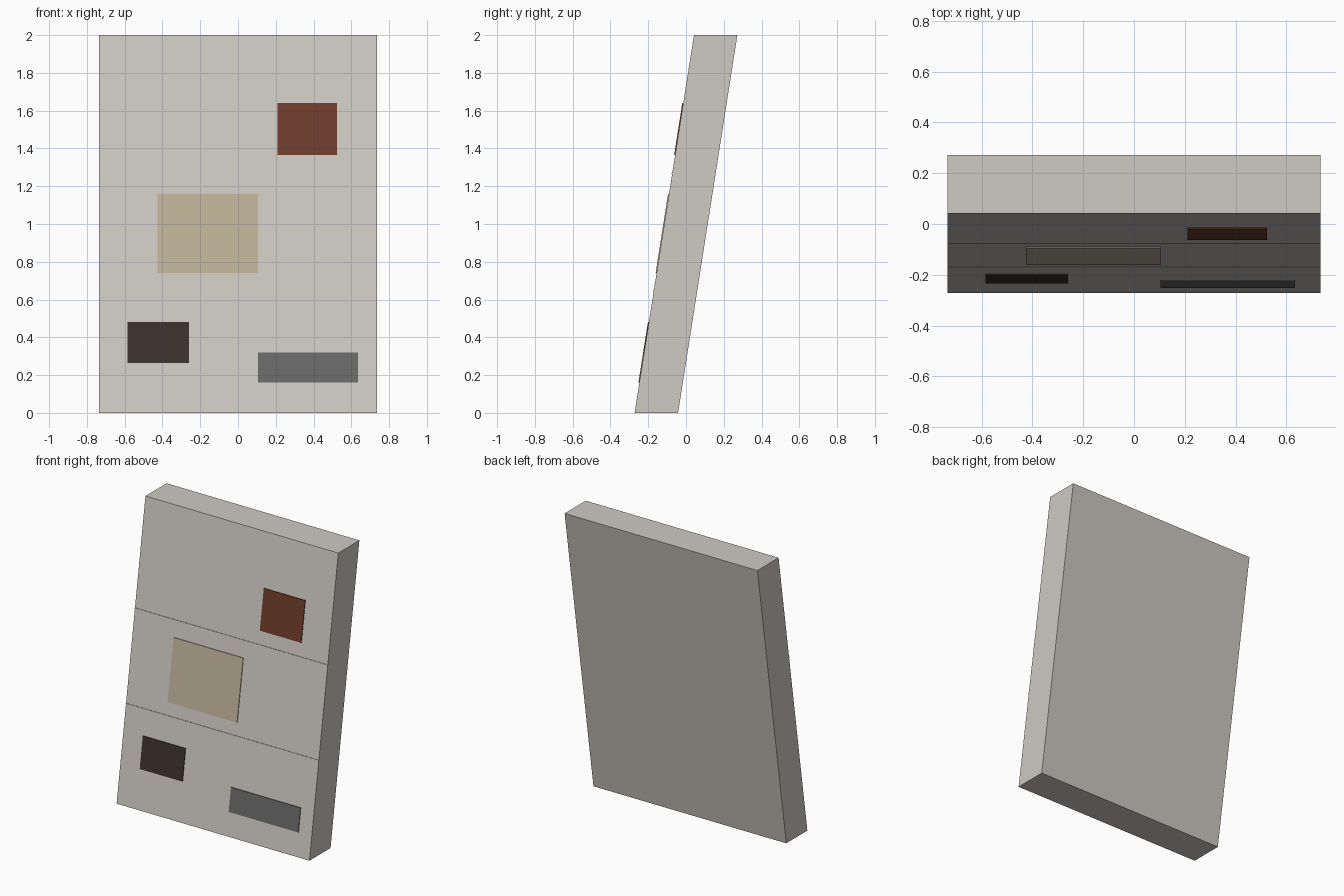
import bpy

cube = bpy.data.objects.get("Cube")
if cube:
    bpy.data.objects.remove(cube, do_unlink=True)

HALF_WIDTH, HEIGHT, DEPTH = 0.735, 2.0, 0.23
FRONT, LEAN = -0.272, 0.157   # front edge at the floor, backward lean per unit height


def material(name, srgb):
    color = [(c / 255) ** 2.2 for c in srgb] + [1]
    mat = bpy.data.materials.new(name)
    mat.use_nodes = True
    mat.diffuse_color = color
    bsdf = mat.node_tree.nodes["Principled BSDF"]
    bsdf.inputs["Base Color"].default_value = color
    bsdf.inputs["Roughness"].default_value = 0.9
    return mat


def leaning_block(name, x0, x1, z0, z1, near, far, mat):
    """Sheared box between two offsets from the sloping front plane."""
    verts = [(x, FRONT + LEAN * z + offset, z)
             for z in (z0, z1) for offset in (near, far) for x in (x0, x1)]
    faces = [(0, 2, 3, 1), (4, 5, 7, 6), (0, 1, 5, 4),
             (2, 6, 7, 3), (0, 4, 6, 2), (1, 3, 7, 5)]
    mesh = bpy.data.meshes.new(name)
    mesh.from_pydata(verts, [], faces)
    mesh.materials.append(mat)
    obj = bpy.data.objects.new(name, mesh)
    bpy.context.collection.objects.link(obj)
    return obj


stone = material("pale stone", (205, 200, 193))

# Leaning slab
leaning_block("slab", -HALF_WIDTH, HALF_WIDTH, 0, HEIGHT, 0, DEPTH, stone)

# Fine horizontal seams across the front
for name, z in (("lower_seam", 0.65), ("upper_seam", 1.27)):
    leaning_block(name, -HALF_WIDTH, HALF_WIDTH, z - 0.004, z + 0.004,
                  -0.003, 0.002, stone)

# Coloured plates on the front
plates = (
    ("rust_plate", 0.21, 0.525, 1.365, 1.64, (108, 62, 46)),
    ("sand_plate", -0.425, 0.105, 0.74, 1.16, (189, 177, 152)),
    ("charcoal_plate", -0.585, -0.26, 0.265, 0.48, (61, 54, 48)),
    ("grey_plate", 0.105, 0.635, 0.16, 0.32, (104, 104, 104)),
)
for name, x0, x1, z0, z1, srgb in plates:
    mat = material(name.replace("_plate", " paint"), srgb)
    leaning_block(name, x0, x1, z0, z1, -0.005, 0.002, mat)
